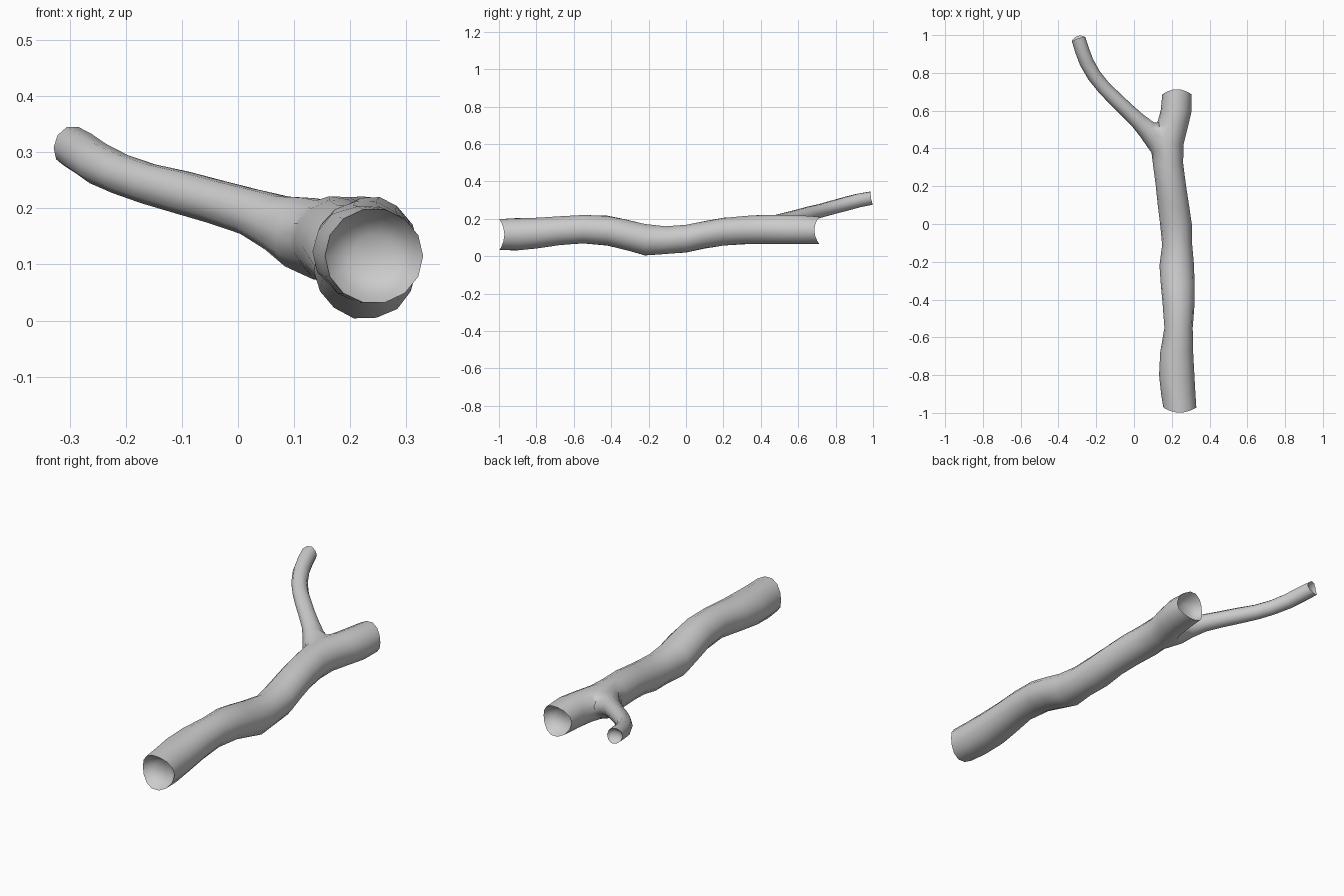
import bpy, bmesh, math, random
from mathutils import Vector

if "Cube" in bpy.data.objects:
    bpy.data.objects.remove(bpy.data.objects["Cube"])

random.seed(4)

# Trunk silhouette stations: y, left x, right x, bottom z, top z
TRUNK = [
    (-0.985, .155, .330, .030, .200), (-0.90, .144, .325, .029, .205),
    (-0.80, .133, .320, .038, .208), (-0.68, .140, .314, .056, .215),
    (-0.55, .160, .311, .066, .221), (-0.42, .150, .320, .055, .217),
    (-0.32, .142, .321, .030, .197), (-0.22, .136, .317, .003, .175),
    (-0.11, .150, .307, .010, .161), (0.00, .137, .305, .018, .169),
    (0.10, .127, .290, .040, .189), (0.20, .115, .275, .055, .206),
    (0.32, .100, .260, .063, .217), (0.42, .100, .261, .064, .222),
    (0.52, .125, .286, .063, .222), (0.60, .140, .305, .063, .221),
    (0.70, .150, .305, .063, .213)]

# Branch stations: x, y, z, radius
BRANCH = [
    (.160, .420, .140, .072), (.110, .462, .158, .066), (.070, .500, .174, .052),
    (.020, .548, .194, .043), (-.040, .605, .212, .040), (-.100, .662, .228, .039),
    (-.160, .722, .244, .037), (-.210, .785, .261, .037), (-.250, .855, .280, .038),
    (-.275, .920, .297, .038), (-.295, .984, .309, .037)]


def tube(name, stations, sides, cup, wave):
    """Loft rings (centre, direction, rx, rz) and hollow both ends into cups."""
    bm = bmesh.new()
    rings = []

    def ring(c, t, rx, rz, ripple=0.0, jitter=0.0):
        side = t.cross(Vector((0, 0, 1))).normalized()
        up = side.cross(t)
        loop = []
        for i in range(sides):
            a = 2 * math.pi * i / sides
            k = 1 + random.uniform(-jitter, jitter)
            loop.append(bm.verts.new(c + side * rx * k * math.cos(a)
                                     + up * rz * k * math.sin(a)
                                     + t * ripple * math.cos(2 * a)))
        return loop

    def cup_rings(station, sign):
        c, t, rx, rz = station
        inner = ring(c - t * sign * cup * 0.6, t, rx * .80, rz * .80, -sign * wave * .6)
        deep = ring(c - t * sign * cup, t, rx * .45, rz * .45)
        return inner, deep

    inner, deep = cup_rings(stations[0], -1)
    rings += [deep, inner]
    for n, (c, t, rx, rz) in enumerate(stations):
        end = -1 if n == 0 else 1 if n == len(stations) - 1 else 0
        rings.append(ring(c, t, rx, rz, -end * wave, 0 if end else .018))
    rings += list(cup_rings(stations[-1], 1))

    for r0, r1 in zip(rings, rings[1:]):
        for i in range(sides):
            j = (i + 1) % sides
            bm.faces.new((r0[i], r0[j], r1[j], r1[i]))
    for r in (rings[0], rings[-1]):
        mid = bm.verts.new(sum((v.co for v in r), Vector()) / sides)
        for i in range(sides):
            bm.faces.new((r[i], r[(i + 1) % sides], mid))
    bmesh.ops.recalc_face_normals(bm, faces=bm.faces)
    me = bpy.data.meshes.new(name)
    bm.to_mesh(me)
    bm.free()
    ob = bpy.data.objects.new(name, me)
    bpy.context.collection.objects.link(ob)
    return ob


# Main trunk
trunk_path = [(Vector(((l + r) / 2, y, (b + t) / 2)), Vector((0, 1, 0)),
               (r - l) / 2, (t - b) / 2) for y, l, r, b, t in TRUNK]
log = tube("forked_log", trunk_path, 14, .05, .014)

# Side branch, flared where it leaves the trunk
pts = [Vector(p[:3]) for p in BRANCH]
branch_path = []
for i, p in enumerate(pts):
    d = pts[min(i + 1, len(pts) - 1)] - pts[max(i - 1, 0)]
    branch_path.append((p, d.normalized(), BRANCH[i][3], BRANCH[i][3]))
branch = tube("side_branch", branch_path, 10, .018, .006)

# Join the branch into the trunk
old = [v.co.copy() for o in (log, branch) for v in o.data.vertices]
mod = log.modifiers.new("join", 'BOOLEAN')
mod.operation = 'UNION'
mod.solver = 'EXACT'
mod.object = branch
bpy.context.view_layer.objects.active = log
log.select_set(True)
bpy.ops.object.modifier_apply(modifier=mod.name)
bpy.data.objects.remove(branch)

# Soften the crotch seam
bm = bmesh.new()
bm.from_mesh(log.data)
seam = [v for v in bm.verts if min((v.co - c).length for c in old) > 1e-4]
bmesh.ops.remove_doubles(bm, verts=seam, dist=.008)
bmesh.ops.triangulate(bm, faces=[f for f in bm.faces if len(f.verts) > 4])
seam = [v for v in bm.verts if min((v.co - c).length for c in old) > 1e-4]
for _ in range(2):
    bmesh.ops.smooth_vert(bm, verts=seam, factor=.4,
                          use_axis_x=True, use_axis_y=True, use_axis_z=True)
bm.to_mesh(log.data)
bm.free()
bpy.ops.object.shade_smooth_by_angle(angle=math.radians(60))
